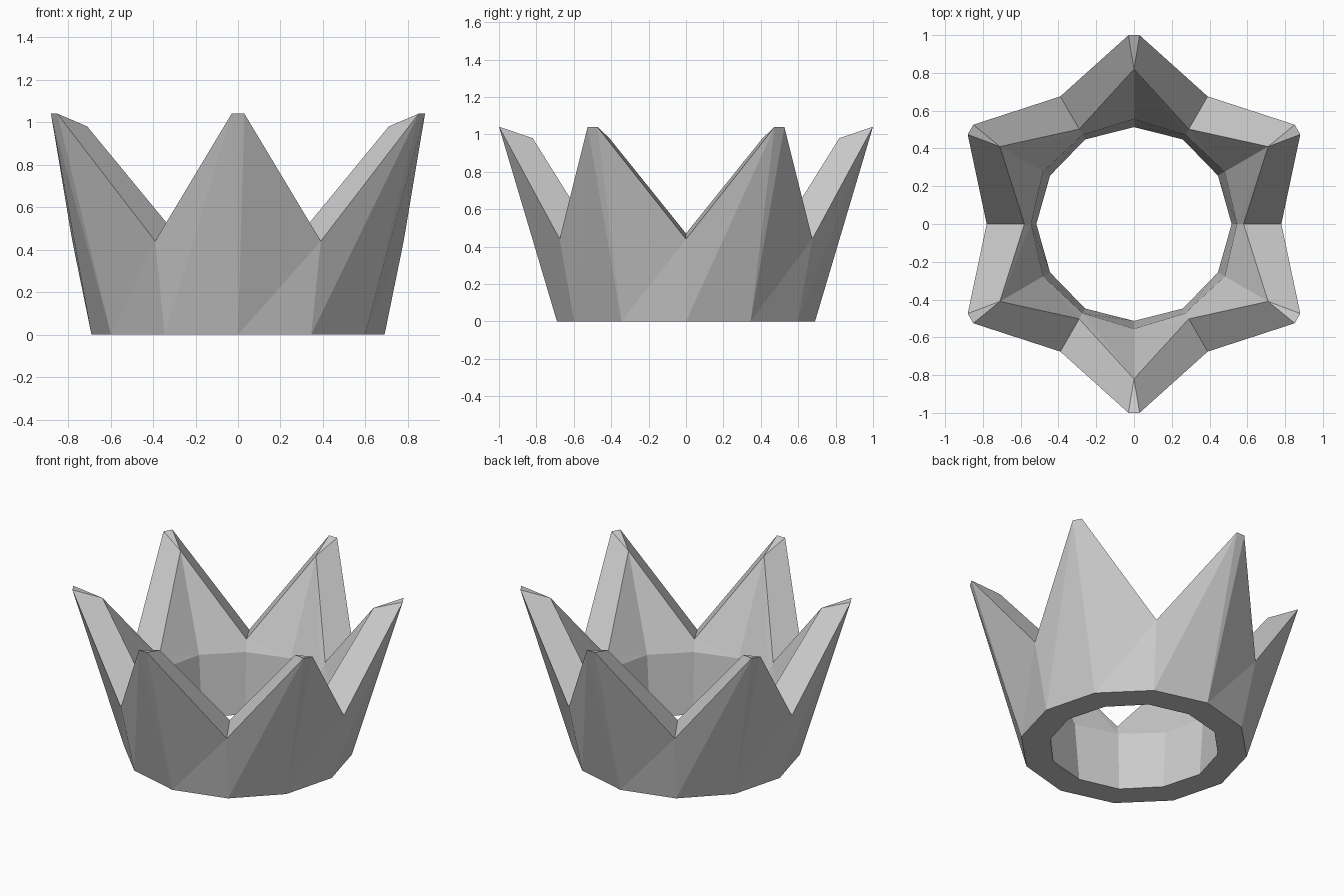
import bpy
import bmesh
from math import cos, sin, radians

cube = bpy.data.objects.get("Cube")
if cube:
    bpy.data.objects.remove(cube, do_unlink=True)

# Single grey material
grey = bpy.data.materials.new("Grey")
grey.use_nodes = True
color = (0.6, 0.6, 0.6, 1)
grey.diffuse_color = color
grey.node_tree.nodes["Principled BSDF"].inputs["Base Color"].default_value = color

POINTS = 6
STEP = 360 / POINTS
bm = bmesh.new()


def vert(radius, angle, z):
    a = radians(angle)
    return bm.verts.new((radius * cos(a), radius * sin(a), z))


# Vertices of each sector: one spike and the valley that follows it
sectors = []
for i in range(POINTS):
    peak = -90 + i * STEP
    valley = peak + STEP / 2
    sectors.append({
        "base_p": vert(0.69, peak, 0), "base_v": vert(0.69, valley, 0),
        "tip_a": vert(1.0, peak - 1.7, 1.04), "tip_b": vert(1.0, peak + 1.7, 1.04),
        "tip_in": vert(0.82, peak, 0.98),
        "val_out": vert(0.78, valley, 0.44), "val_in": vert(0.58, valley, 0.47),
        "crease_p": vert(0.555, peak, 0.4), "crease_v": vert(0.545, valley, 0.4),
        "hole_p": vert(0.513, peak, 0), "hole_v": vert(0.517, valley, 0),
    })

# "n_" refers to the next sector
FACES = [
    # outer wall
    "base_p tip_b tip_a", "base_p val_out tip_b", "base_p base_v val_out",
    "base_v n_tip_a val_out", "base_v n_base_p n_tip_a",
    # rim
    "tip_a tip_b tip_in", "tip_b val_out val_in tip_in",
    "val_out n_tip_a n_tip_in val_in",
    # inner wall
    "tip_in val_in crease_p", "val_in crease_v crease_p",
    "val_in n_tip_in crease_v", "n_tip_in n_crease_p crease_v",
    "crease_p crease_v hole_v hole_p", "crease_v n_crease_p n_hole_p hole_v",
    # underside
    "hole_p hole_v base_v base_p", "hole_v n_hole_p n_base_p base_v",
]
for i, here in enumerate(sectors):
    after = sectors[(i + 1) % POINTS]
    for names in FACES:
        bm.faces.new([after[n[2:]] if n.startswith("n_") else here[n]
                      for n in names.split()])

bmesh.ops.recalc_face_normals(bm, faces=bm.faces)
mesh = bpy.data.meshes.new("crown")
bm.to_mesh(mesh)
bm.free()
mesh.materials.append(grey)
crown = bpy.data.objects.new("crown", mesh)
bpy.context.collection.objects.link(crown)
